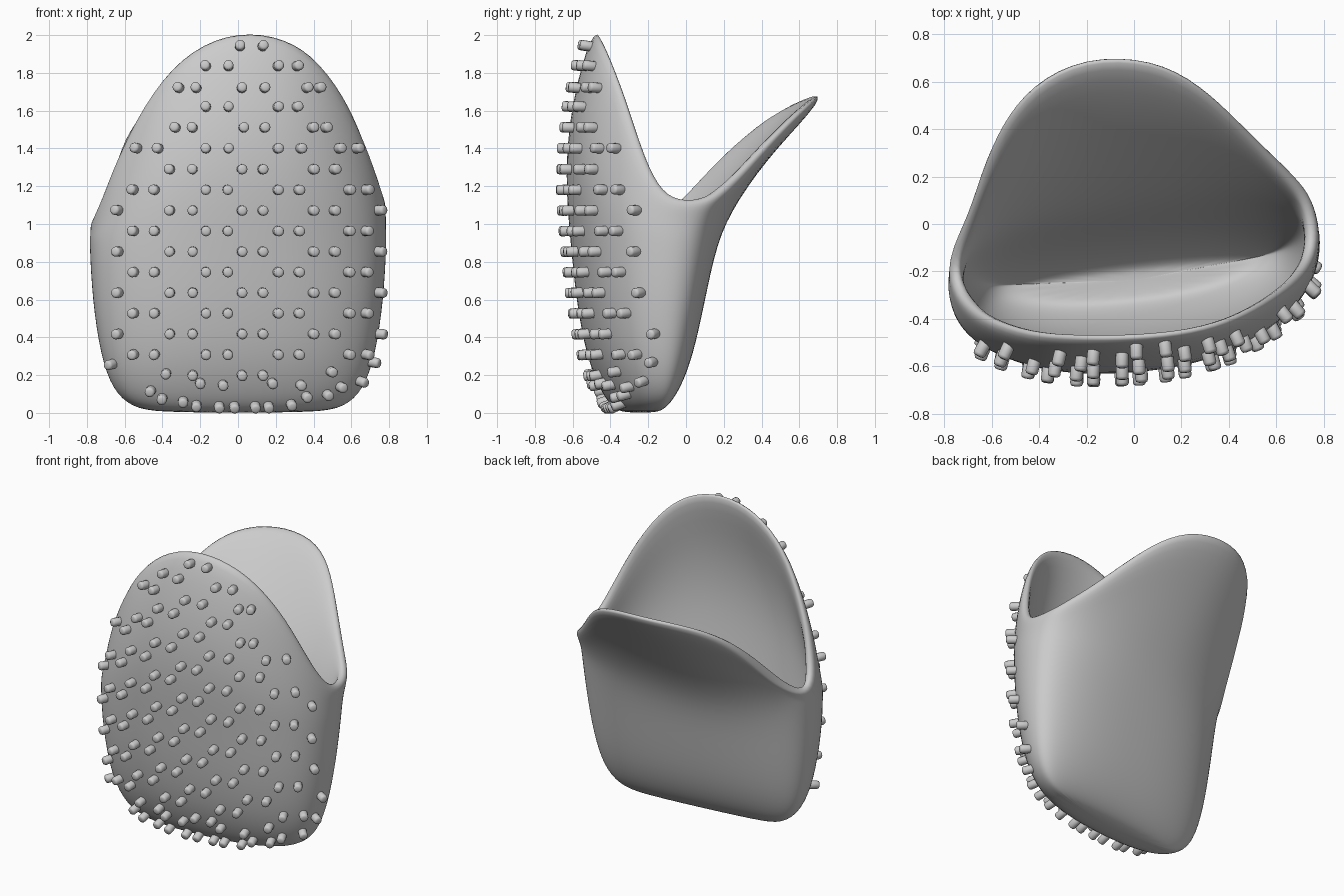
import bpy, bmesh, math
from mathutils import Vector, Matrix
from mathutils.bvhtree import BVHTree

if "Cube" in bpy.data.objects:
    bpy.data.objects.remove(bpy.data.objects["Cube"])

# Opening rim, counter-clockwise from the right side (back flap first, then tall front)
RIM = [(.785, .0, 1.12), (.75, .13, 1.13), (.69, .21, 1.17), (.58, .32, 1.26),
       (.44, .46, 1.41), (.28, .62, 1.57), (.08, .73, 1.66), (-.21, .74, 1.67),
       (-.44, .62, 1.63), (-.57, .44, 1.52), (-.64, .26, 1.35), (-.69, .06, 1.12),
       (-.79, -.12, .99), (-.775, -.27, 1.03), (-.71, -.36, 1.2), (-.645, -.42, 1.39),
       (-.46, -.49, 1.74), (-.25, -.505, 1.95), (0, -.505, 2.045), (.26, -.48, 2.01),
       (.45, -.42, 1.88), (.605, -.33, 1.65), (.715, -.24, 1.37), (.78, -.13, 1.16)]
# Body sections: z, half width, front y, back y
LOOPS = [(.0, .42, -.325, -.19), (.03, .57, -.38, -.13), (.12, .67, -.44, -.06),
         (.3, .735, -.515, .015), (.6, .78, -.57, .08), (.9, .795, -.60, .145)]
N = len(RIM)


def section(z, w, yf, yb):
    """Tilted superellipse cross-section of the pouch."""
    pts = []
    mid = (yf + yb) / 2 + .065
    for i in range(N):
        a = 2 * math.pi * i / N
        s = math.cos(a)
        n = 2.5 if math.sin(a) > 0 else 2.35
        d = max(0, 1 - abs(s) ** n) ** (1 / n)
        end = yb if math.sin(a) > 0 else yf
        pts.append(Vector((w * s, mid + (end - mid) * d + .11 * w * s, z)))
    return pts


# Pouch shell
rows = [section(*l) for l in LOOPS]
top = rows[-1]
for t in (.33, .67, 1):
    row = []
    for p, r in zip(top, RIM):
        r = Vector(r)
        q = p.lerp(r, t)
        q.y -= .08 * 4 * t * (1 - t) * (r.z - .9) / 1.1
        row.append(q)
    rows.append(row)
bm = bmesh.new()
vr = [[bm.verts.new(p) for p in row] for row in rows]
for a, b in zip(vr, vr[1:]):
    for i in range(N):
        j = (i + 1) % N
        bm.faces.new((a[i], a[j], b[j], b[i]))
bm.faces.new(vr[0][::-1])
mesh = bpy.data.meshes.new("pouch")
bm.to_mesh(mesh)
bm.free()
pouch = bpy.data.objects.new("pouch", mesh)
bpy.context.collection.objects.link(pouch)
for p in mesh.polygons:
    p.use_smooth = True
sol = pouch.modifiers.new("wall", 'SOLIDIFY')
sol.thickness, sol.offset = .065, -1
sub = pouch.modifiers.new("smooth", 'SUBSURF')
sub.levels = sub.render_levels = 2

# Positions of the scrubbing pins as seen from the front
A = (-.63, -.36, -.24, .02, .13, .395, .505, .735)
B = (-.55, -.44, -.17, -.055, .21, .32, .58, .67)
spots = [(x, .202 + .2175 * k) for k in range(6) for x in A
         if 0 < k < 5 or abs(x) < (.55 if k else .36)]
spots += [(x, .311 + .2175 * k) for k in range(5) for x in B]
# rows that narrow towards the top
for z, xs in ((1.4, (-.53, -.42, -.17, -.05, .21, .33, .53, .62)),
              (1.51, (-.33, -.24, .03, .14, .39, .46)), (1.62, (-.17, -.05, .21, .31)),
              (1.72, (-.31, -.22, .02, .14, .36, .425)), (1.835, (-.17, -.05, .21, .31)),
              (1.94, (.01, .13))):
    spots += [(x, z) for x in xs]
# row around the bottom edge
spots += [(-.66, .26), (-.46, .12), (-.4, .08), (-.29, .065), (-.22, .045), (-.1, .04),
          (-.02, .04), (.09, .04), (.16, .04), (.28, .05), (.36, .09), (.47, .1),
          (.54, .14), (.64, .17), (.7, .27), (-.2, .16), (-.08, .15), (.18, .16),
          (.33, .15), (.49, .22), (-.38, .21)]

# Scrubbing pins: small rounded pegs cast onto the front wall
bpy.context.view_layer.update()
tree = BVHTree.FromObject(pouch, bpy.context.evaluated_depsgraph_get())


def cast(x, z):
    """Hit on the front wall, nudged inwards where the outline is narrower."""
    for k in range(5):
        loc, nor, _, _ = tree.ray_cast(Vector((x, -2, z)), Vector((0, 1, 0)))
        if loc and loc.y < -.14 and nor.y < -.25:
            return loc, nor
        x -= math.copysign(.012, x)


bm = bmesh.new()
for x, z in spots:
    hit = cast(x, z)
    if not hit:
        continue
    loc, nor = hit
    d = Vector((nor.x * .8, nor.y - .15, nor.z * .5)).normalized()
    m = Matrix.Translation(loc + d * .016) @ d.to_track_quat('Z', 'Y').to_matrix().to_4x4()
    v = bmesh.ops.create_cone(bm, cap_ends=True, segments=12, radius1=.027,
                              radius2=.027, depth=.085, matrix=m)['verts']
    caps = {e for w in v for f in w.link_faces if len(f.verts) > 4 for e in f.edges}
    bmesh.ops.bevel(bm, geom=list(caps), offset=.013, segments=2, profile=.5,
                    affect='EDGES')
mesh = bpy.data.meshes.new("scrub_pins")
bm.to_mesh(mesh)
bm.free()
for p in mesh.polygons:
    p.use_smooth = True
pins = bpy.data.objects.new("scrub_pins", mesh)
bpy.context.collection.objects.link(pins)
